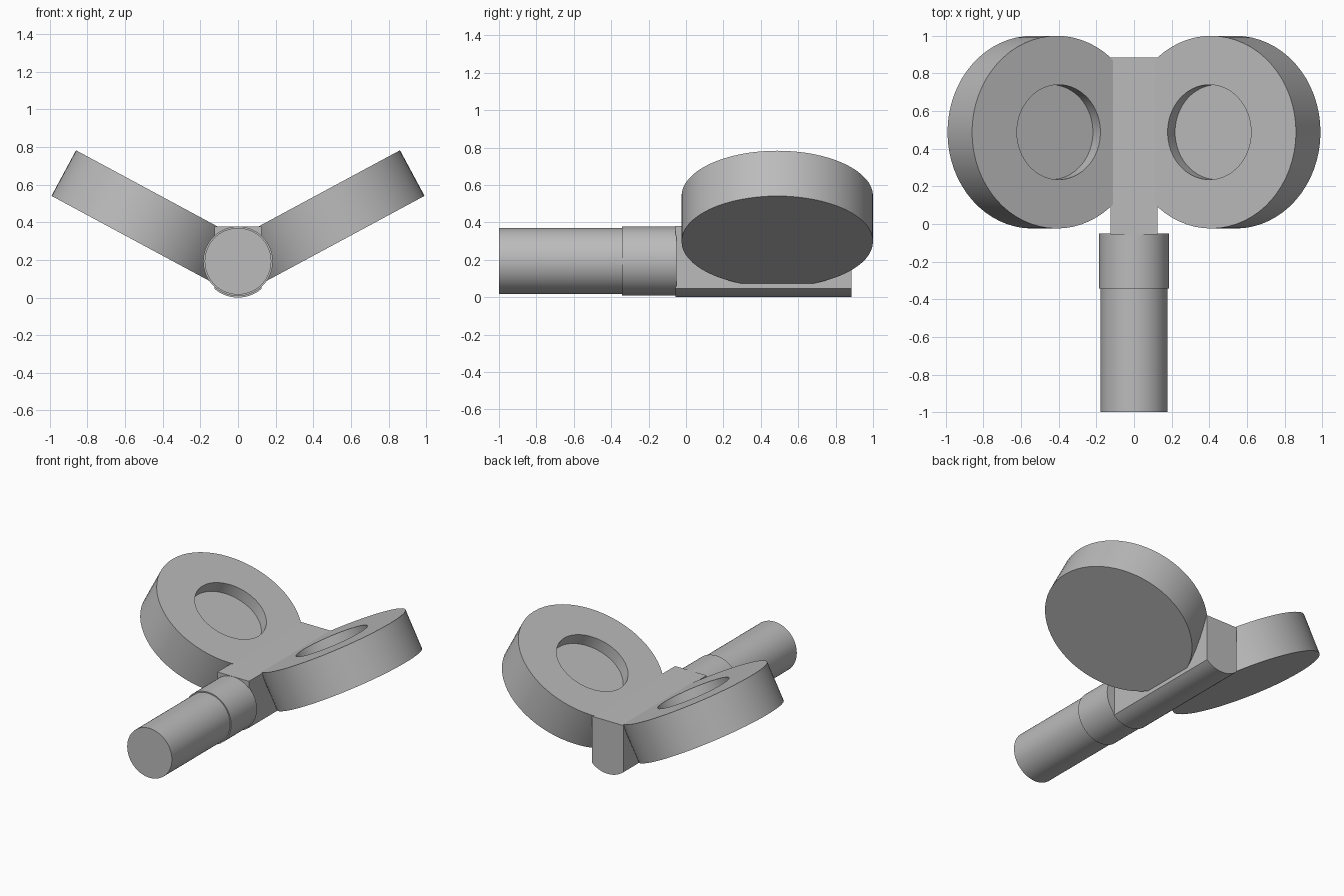
import bpy, bmesh
from math import sin, cos, pi, radians, sqrt
from mathutils import Matrix, Vector

cube = bpy.data.objects.get("Cube")
if cube:
    bpy.data.objects.remove(cube, do_unlink=True)

grey = bpy.data.materials.new("plain grey")
grey.use_nodes = True
colour = (0.5, 0.5, 0.5, 1)
grey.diffuse_color = colour
grey.node_tree.nodes["Principled BSDF"].inputs["Base Color"].default_value = colour


def finish(name, bm):
    bmesh.ops.recalc_face_normals(bm, faces=bm.faces)
    mesh = bpy.data.meshes.new(name)
    bm.to_mesh(mesh)
    bm.free()
    mesh.materials.append(grey)
    ob = bpy.data.objects.new(name, mesh)
    bpy.context.collection.objects.link(ob)
    bpy.ops.object.select_all(action='DESELECT')
    ob.select_set(True)
    bpy.context.view_layer.objects.active = ob
    bpy.ops.object.shade_smooth_by_angle(angle=radians(30))
    return ob


def turned(name, rings, matrix, sides=64):
    """Bridge circles given as (radius, height, sideways shift) and cap both ends."""
    bm = bmesh.new()
    loops = []
    for r, z, shift in rings:
        loops.append([bm.verts.new(matrix @ Vector((
            r * cos(2 * pi * i / sides) + shift, r * sin(2 * pi * i / sides), z)))
            for i in range(sides)])
    for a, b in zip(loops, loops[1:]):
        for i in range(sides):
            j = (i + 1) % sides
            bm.faces.new((a[i], a[j], b[j], b[i]))
    bm.faces.new(loops[0])
    bm.faces.new(loops[-1])
    return finish(name, bm)


# Round shaft and its slightly wider collar, along y
axis_z = 0.193
along_y = Matrix.Translation((0, 0, axis_z)) @ Matrix.Rotation(radians(-90), 4, 'X')
turned("shaft", [(0.177, -1.0, 0), (0.177, -0.30, 0)], along_y)
turned("collar", [(0.185, -0.342, 0), (0.185, -0.05, 0)], along_y)

# Central block: flat top and sides, rounded underside
half, top, radius = 0.125, 0.379, 0.193
profile = [(half, top), (-half, top)]
for i in range(13):
    x = -half + 2 * half * i / 12
    profile.append((x, axis_z - sqrt(radius ** 2 - x ** 2)))
bm = bmesh.new()
face = bm.faces.new([bm.verts.new((x, -0.055, z)) for x, z in profile])
out = bmesh.ops.extrude_face_region(bm, geom=[face], use_keep_orig=True)
moved = [v for v in out["geom"] if isinstance(v, bmesh.types.BMVert)]
bmesh.ops.translate(bm, verts=moved, vec=(0, 0.94, 0))
finish("central_block", bm)

# Tilted round wings, each with a shallow round recess in the upper face
tilt = radians(28.3)
for name, side in (("left_wing", 1), ("right_wing", -1)):
    place = (Matrix.Translation((side * 0.41, 0.488, 0.54))
             @ Matrix.Rotation(-side * tilt, 4, 'Y'))
    shift = -side * 0.011
    turned(name, [(0.252, -0.084, shift), (0.252, 0, shift),
                  (0.512, 0, 0), (0.512, -0.275, 0)], place)
